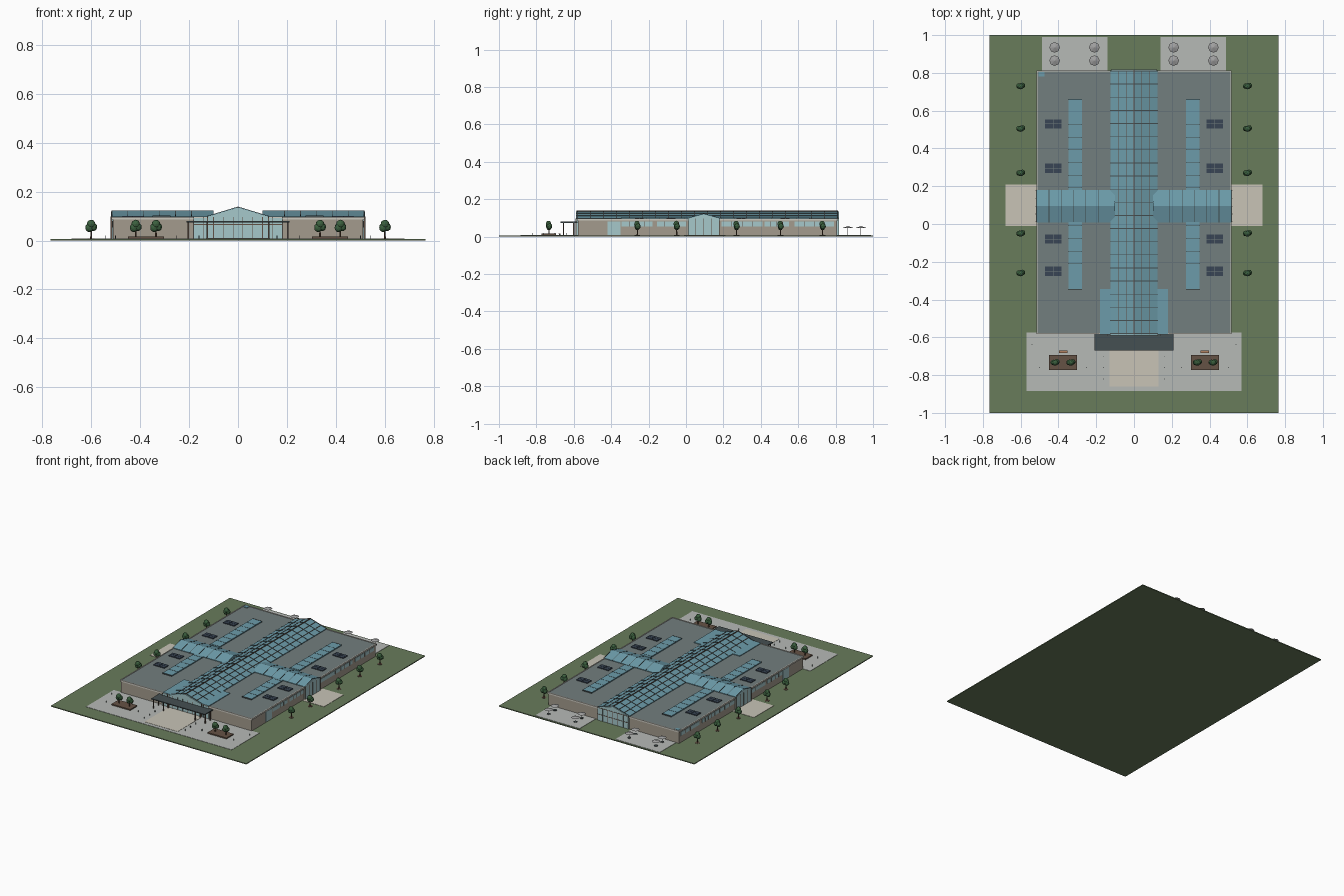
import bpy, bmesh, math
from mathutils import Matrix, Vector

if "Cube" in bpy.data.objects:
    bpy.data.objects.remove(bpy.data.objects["Cube"])

COL = dict(lawn=(.14, .2, .105), paving=(.47, .49, .47), path=(.58, .55, .47), wall=(.37, .33, .27),
           roof=(.17, .21, .21), trim=(.6, .58, .52), teal=(.15, .33, .4), glass=(.38, .58, .6),
           dark=(.06, .08, .085), bronze=(.12, .08, .06), soil=(.13, .085, .06), panel=(.04, .06, .09),
           wood=(.45, .22, .12), leaf=(.045, .12, .05), trunk=(.12, .07, .04), steel=(.35, .35, .35))
MATS = {}
for k, c in COL.items():
    MATS[k] = bpy.data.materials.new(k)
    MATS[k].diffuse_color = (*c, 1)


def finish(name, bm, mat, smooth=False):
    bmesh.ops.recalc_face_normals(bm, faces=bm.faces)
    me = bpy.data.meshes.new(name)
    bm.to_mesh(me)
    bm.free()
    me.materials.append(MATS[mat])
    for p in me.polygons:
        p.use_smooth = smooth
    ob = bpy.data.objects.new(name, me)
    bpy.context.collection.objects.link(ob)
    return ob


def boxes(name, mat, *specs):
    """One object from several (x0, x1, y0, y1, z0, z1) boxes."""
    bm = bmesh.new()
    for x0, x1, y0, y1, z0, z1 in specs:
        m = Matrix.Translation(((x0 + x1) / 2, (y0 + y1) / 2, (z0 + z1) / 2))
        m = m @ Matrix.Diagonal((abs(x1 - x0), abs(y1 - y0), z1 - z0, 1))
        bmesh.ops.create_cube(bm, size=1, matrix=m)
    return finish(name, bm, mat)


def pair(*specs):
    """Each box plus its mirror image across x = 0."""
    return [s for x0, x1, *r in specs for s in ((x0, x1, *r), (-x1, -x0, *r))]


def gables(name, mat, spans, half, z0, eave, ridge, centre=0, along='y'):
    """House-shaped prisms running along an axis, one per span."""
    bm = bmesh.new()
    prof = [(-half, z0), (half, z0), (half, eave), (0, ridge), (-half, eave)]
    for a, b in spans:
        rings = [[bm.verts.new((u + centre, t, z) if along == 'y' else (t, u + centre, z)) for u, z in prof]
                 for t in (a, b)]
        for r in rings:
            bm.faces.new(r)
        for i in range(5):
            j = (i + 1) % 5
            bm.faces.new((rings[0][i], rings[0][j], rings[1][j], rings[1][i]))
    return finish(name, bm, mat)


def cones(name, mat, specs, seg=8):
    """Cones or cylinders: (x, y, z0, z1, bottom radius, top radius)."""
    bm = bmesh.new()
    for x, y, z0, z1, r1, r2 in specs:
        bmesh.ops.create_cone(bm, cap_ends=True, segments=seg, radius1=r1, radius2=r2, depth=z1 - z0,
                              matrix=Matrix.Translation((x, y, (z0 + z1) / 2)))
    return finish(name, bm, mat)


# Site: lawn, front plaza, entry path, side pads, rear terraces
boxes('lawn', 'lawn', (-.765, .765, -1, 1, 0, .006))
boxes('plaza', 'paving', (-.57, .57, -.885, -.575, .004, .008))
boxes('entry_path', 'path', (-.13, .13, -.86, -.575, .005, .0095))
boxes('side_pad', 'path', *pair((.51, .68, -.01, .21, .004, .008)))
boxes('rear_terrace', 'paving', *pair((.14, .488, .805, .99, .004, .008)))

# Main building body, roof deck and parapet
boxes('walls', 'wall', (-.51, .51, -.578, .807, .005, .088))
boxes('roof_deck', 'roof', (-.513, .513, -.58, .81, .087, .094))
boxes('parapet', 'trim', *pair((.51, .516, -.583, .813, .086, .097), (.125, .516, -.583, -.577, .086, .097),
                               (.125, .516, .807, .813, .086, .097)))

# Long central glazed spine with ribs, purlins and ridge cap
gables('spine_roof', 'teal', [(-.585, .813)], .125, .09, .099, .136)
rib_y = [-.58 + .0695 * i for i in range(21)]
gables('spine_rib', 'dark', [(y - .002, y + .002) for y in rib_y], .126, .09, .1005, .1385)
pur = []
for i in range(1, 3):
    x = .125 * i / 3
    z = .136 - .037 * i / 3
    pur.append((x - .0015, x + .0015, -.586, .813, z - .003, z + .002))
boxes('spine_purlin', 'bronze', *pair(*pur), (-.003, .003, -.586, .814, .132, .139))

# Glazed cross wing with gabled ends
for s in (-1, 1):
    gables('cross_wing_roof', 'teal', [(s * .1, s * .517)], .086, .085, .098, .122, .095, 'x')
    gables('cross_wing_end_glass', 'glass', [(s * .5, s * .519)], .083, .008, .096, .119, .095, 'x')
    gables('cross_wing_rib', 'dark', [(s * x - .0015, s * x + .0015) for x in (.19, .255, .32, .385, .45, .515)],
           .087, .09, .0995, .1235, .095, 'x')
boxes('cross_wing_mullion', 'bronze', *pair(*[(.515, .5205, y - .0015, y + .0015, .008, .098)
                                             for y in (.012, .053, .095, .137, .178)]))

# Wide entrance hall and glazed gable ends of the spine
boxes('entrance_hall_roof', 'teal', (-.18, .18, -.583, -.345, .09, .099))
boxes('entrance_glass', 'glass', (-.183, .183, -.586, -.57, .008, .093))
gables('front_gable_glass', 'glass', [(-.589, -.57)], .124, .008, .098, .134)
gables('rear_gable_glass', 'glass', [(.8, .817)], .122, .008, .098, .134)
mull = [-.18 + .04 * i for i in range(10)]
boxes('entrance_mullion', 'bronze', *[(x - .0012, x + .0012, -.591, -.58, .008, .096) for x in mull],
      (-.18, .18, -.591, -.585, .064, .067), *pair((.123, .127, -.592, -.58, .008, .098)))
boxes('rear_mullion', 'bronze', *[(x - .0012, x + .0012, .81, .819, .008, .1) for x in (-.12, -.08, -.04, 0, .04, .08, .12)],
      (-.122, .122, .81, .819, .096, .099), (-.122, .122, .81, .819, .05, .053))

# Entrance canopy on slim posts
boxes('canopy', 'dark', (-.21, .21, -.67, -.58, .074, .08))
boxes('canopy_post', 'bronze', *pair(*[(x - .003, x + .003, y - .003, y + .003, .006, .075)
                                      for x in (.125, .203) for y in (-.655, -.6)]))

# Side wall glazing: high strip windows and one tall bay
strips = [(-.345, -.18), (-.155, 0), (.19, .41), (.42, .55), (.58, .79)]
boxes('strip_window', 'glass', *pair(*[(.505, .513, a, b, .054, .08) for a, b in strips]))
boxes('corner_glass', 'glass', *pair((.505, .513, -.42, -.35, .01, .082)))
boxes('window_mullion', 'bronze', *pair(*[(.51, .5145, a + (b - a) * i / 4 - .001, a + (b - a) * i / 4 + .001, .054, .08)
                                         for a, b in strips for i in (1, 2, 3)]))

# Raised roof skylights with cross bars
boxes('roof_skylight', 'teal', *pair((.276, .348, -.345, .01, .092, .101), (.276, .348, .18, .66, .092, .101)))
boxes('skylight_bar', 'dark', *pair(*[(.275, .349, y - .0012, y + .0012, .093, .102)
                                     for y in [-.345 + .067 * i for i in range(16)] if not .01 < y < .18]))

# Roof panel arrays, two by two
boxes('roof_panel', 'panel', *pair(*[(.4275 + dx - .021, .4275 + dx + .021, y + dy - .0115, y + dy + .0115, .093, .1)
                                    for y in (.53, .295, -.08, -.25) for dx in (-.0225, .0225) for dy in (-.0125, .0125)]))
boxes('roof_vent', 'teal', (-.505, -.475, .78, .805, .09, .098))

# Planters, benches and bollards on the plaza
boxes('planter', 'soil', *pair((.303, .45, -.772, -.694, .006, .016)))
boxes('bench', 'wood', *pair((.352, .396, -.682, -.67, .013, .017)))
boxes('bench_leg', 'dark', *pair(*[(x - .002, x + .002, -.68, -.672, .006, .014) for x in (.358, .39)]))
cones('bollard', 'dark', [(s * x, y, .006, .02, .002, .002) for s in (-1, 1)
                          for x, y in ((.16, -.76), (.16, -.82), (.16, -.7), (.25, -.76), (.5, -.76), (.54, -.64))], 6)

# Terrace parasols and tables
spots = [(s * x, y) for s in (-1, 1) for x in (.21, .42) for y in (.865, .935)]
cones('parasol', 'steel', [(x, y, .047, .056, .028, .001) for x, y in spots], 8)
cones('parasol_pole', 'steel', [(x, y, .006, .05, .0012, .0012) for x, y in spots], 6)
cones('terrace_table', 'dark', [(x, y, .016, .018, .013, .013) for x, y in spots], 10)

# Trees: trunks, mulch discs and lobed crowns
trees = [(s * .6, y, .006) for s in (-1, 1) for y in (.73, .505, .27, -.05, -.26)]
trees += [(s * x, -.733, .012) for s in (-1, 1) for x in (.335, .418)]
cones('tree_trunk', 'trunk', [(x, y, z, .045, .004, .0025) for x, y, z in trees], 7)
cones('tree_mulch', 'soil', [(x, y, z - .002, z + .002, .015, .015) for x, y, z in trees], 10)
bm = bmesh.new()
for x, y, z in trees:
    for dx, dy, cz, rx, ry, rz in ((-.007, 0, .053, .017, .015, .019), (.009, .003, .055, .016, .015, .017),
                                   (0, -.002, .067, .018, .015, .018)):
        bmesh.ops.create_icosphere(bm, subdivisions=2, radius=1, matrix=Matrix.Translation((x + dx, y + dy, cz))
                                   @ Matrix.Diagonal((rx, ry, rz, 1)))
finish('tree_crown', bm, 'leaf')

for m in bpy.data.materials:
    if m.users and not m.is_grease_pencil:
        m.use_nodes = True
        m.node_tree.nodes["Principled BSDF"].inputs["Base Color"].default_value = m.diffuse_color
